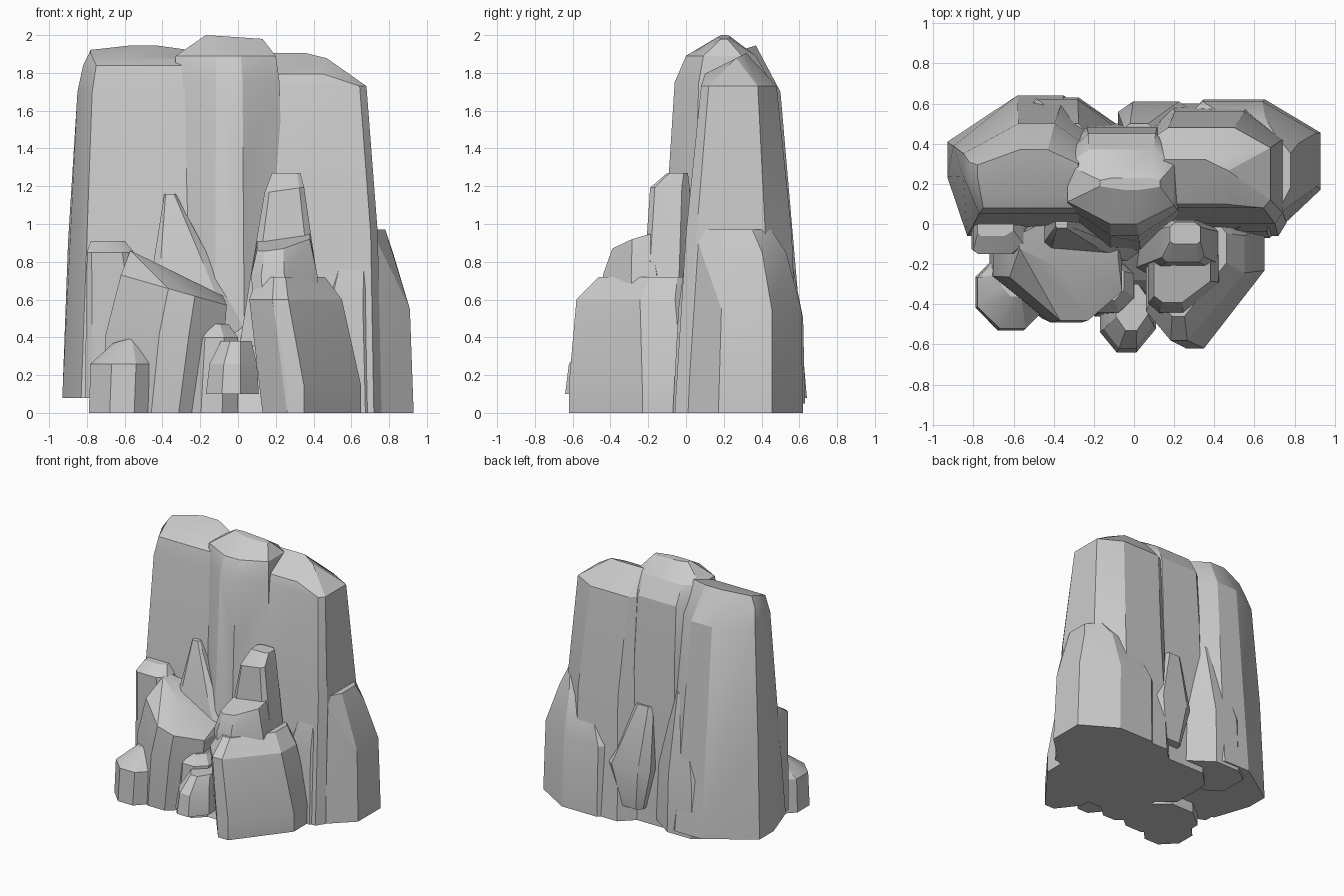
import bpy
import bmesh
from math import radians

default_cube = bpy.data.objects.get("Cube")
if default_cube:
    bpy.data.objects.remove(default_cube, do_unlink=True)

# One flat stone colour
stone = bpy.data.materials.new("grey stone")
stone.use_nodes = True
stone_colour = (0.6, 0.6, 0.6, 1)
stone.diffuse_color = stone_colour
stone.node_tree.nodes["Principled BSDF"].inputs["Base Color"].default_value = stone_colour


def chamfered_outline(*cuts):
    """Unit square with cut corners: front right, front left, back left, back right.
    A cut is one fraction, or a pair of fractions along x and y."""
    pairs = [c if isinstance(c, tuple) else (c, c) for c in cuts]
    (ax, ay), (bx, by), (cx, cy), (dx, dy) = pairs
    return [(ax, 0), (1 - bx, 0), (1, by), (1, 1 - cy),
            (1 - cx, 1), (dx, 1), (0, 1 - dy), (0, ay)]


def level(z, x, y, rise_x=0, rise_y=0):
    """Horizontal or tilted slice of a rock, given by its extents."""
    return dict(z=z, x=x, y=y, rise_x=rise_x, rise_y=rise_y)


def rock(name, cuts, *levels):
    """Faceted stone stretched over a stack of chamfered slices."""
    bm = bmesh.new()
    for s in levels:
        (left, right), (front, back) = s["x"], s["y"]
        for u, v in chamfered_outline(*cuts):
            tilt = s["rise_x"] * (u - 0.5) + s["rise_y"] * (v - 0.5)
            bm.verts.new((left + u * (right - left),
                          front + v * (back - front),
                          s["z"] + tilt))
    bmesh.ops.remove_doubles(bm, verts=bm.verts[:], dist=0.001)
    hull = bmesh.ops.convex_hull(bm, input=bm.verts[:])
    spare = set(hull["geom_interior"]) | set(hull["geom_unused"])
    spare_verts = [g for g in spare if isinstance(g, bmesh.types.BMVert)]
    bmesh.ops.delete(bm, geom=spare_verts, context="VERTS")
    bmesh.ops.dissolve_limit(bm, angle_limit=radians(2),
                             verts=bm.verts[:], edges=bm.edges[:])
    bmesh.ops.recalc_face_normals(bm, faces=bm.faces[:])
    mesh = bpy.data.meshes.new(name)
    bm.to_mesh(mesh)
    bm.free()
    mesh.materials.append(stone)
    obj = bpy.data.objects.new(name, mesh)
    bpy.context.collection.objects.link(obj)
    bpy.ops.object.select_all(action="DESELECT")
    obj.select_set(True)
    bpy.context.view_layer.objects.active = obj
    bpy.ops.object.shade_smooth_by_angle(angle=radians(22))


# Three tall cliff pillars
rock("right_pillar", ((.12, .42), .1, .3, (.42, .33)),
     level(z=.08, x=(-.93, -.1), y=(-.06, .64)),
     level(z=.9, x=(-.9, -.12), y=(.02, .57)),
     level(z=1.7, x=(-.85, -.2), y=(.05, .5)),
     level(z=1.84, x=(-.82, -.24), y=(.08, .42)),
     level(z=1.91, x=(-.78, -.28), y=(.14, .37), rise_y=.07))

rock("centre_pillar", ((.4, .3), (.35, .25), .2, .2),
     level(z=0, x=(-.38, .26), y=(-.15, .5)),
     level(z=1.28, x=(-.35, .23), y=(-.09, .48)),
     level(z=1.75, x=(-.34, .22), y=(-.06, .45)),
     level(z=1.89, x=(-.33, .2), y=(0, .37)),
     level(z=1.99, x=(-.17, .13), y=(.17, .23), rise_x=-.02))

rock("left_pillar", (.08, (.06, .1), (.3, .25), .15),
     level(z=0, x=(.08, .76), y=(-.06, .6)),
     level(z=.95, x=(.11, .74), y=(0, .56)),
     level(z=1.73, x=(.08, .68), y=(.08, .48)),
     level(z=1.85, x=(.1, .47), y=(.1, .32), rise_y=.11))

# Broad shoulders around the foot of the pillars
rock("left_shoulder", (.4, .35, (.38, .24), .2),
     level(z=0, x=(.2, .93), y=(-.07, .62)),
     level(z=.55, x=(.2, .91), y=(-.04, .61)),
     level(z=.85, x=(.38, .82), y=(0, .53)),
     level(z=.97, x=(.57, .78), y=(.04, .45)))

rock("back_shoulder", (.2, .3, .4, .2),
     level(z=.05, x=(-.6, -.06), y=(.25, .63)),
     level(z=.5, x=(-.58, -.08), y=(.25, .62)),
     level(z=1.1, x=(-.36, -.22), y=(.35, .5)))

rock("back_wedge", (.2, .2, .2, .2),
     level(z=.12, x=(0, .2), y=(.4, .57)),
     level(z=.45, x=(-.08, .3), y=(.35, .61)),
     level(z=.92, x=(-.05, .1), y=(.38, .5)))

# Leaning spikes against the front of the pillars
rock("right_spike", (.12, .15, .2, .2),
     level(z=.3, x=(-.5, .1), y=(-.2, .1)),
     level(z=.78, x=(-.45, -.13), y=(-.12, .1)),
     level(z=1.16, x=(-.39, -.33), y=(-.02, .06)))

rock("right_ledge", (.1, .25, .1, .1),
     level(z=.08, x=(-.81, -.4), y=(-.15, .1)),
     level(z=.85, x=(-.8, -.55), y=(-.15, .05)),
     level(z=.91, x=(-.78, -.6), y=(-.06, .05)))

rock("left_spike", (.12, .12, .2, .2),
     level(z=.3, x=(0, .48), y=(-.25, 0)),
     level(z=.75, x=(.07, .41), y=(-.22, 0)),
     level(z=1.18, x=(.14, .35), y=(-.19, .02), rise_x=.03),
     level(z=1.27, x=(.18, .33), y=(-.1, .01)))

# Front boulders
rock("front_right_boulder", (.45, .3, .4, .25),
     level(z=0, x=(-.72, -.14), y=(-.47, 0)),
     level(z=.42, x=(-.7, -.07), y=(-.49, .02)),
     level(z=.65, x=(-.62, -.06), y=(-.48, 0), rise_x=-.16),
     level(z=.74, x=(-.57, -.08), y=(-.23, .01), rise_x=-.24))

rock("front_left_boulder", (.25, .58, .1, .1),
     level(z=0, x=(.13, .65), y=(-.62, .05)),
     level(z=.15, x=(.13, .65), y=(-.62, .05)),
     level(z=.6, x=(.06, .55), y=(-.58, 0)),
     level(z=.72, x=(.1, .46), y=(-.46, 0)))

rock("front_left_block", (.15, .5, .05, .05),
     level(z=.3, x=(.1, .46), y=(-.46, -.1)),
     level(z=.73, x=(.07, .42), y=(-.44, -.14)),
     level(z=.9, x=(.1, .38), y=(-.39, -.18), rise_x=.04, rise_y=.06))

rock("corner_boulder", (.3, .35, .45, .3),
     level(z=0, x=(-.79, -.42), y=(-.53, -.15)),
     level(z=.26, x=(-.78, -.41), y=(-.52, -.16)),
     level(z=.39, x=(-.66, -.51), y=(-.36, -.2), rise_x=.04))

# Gully between the boulders, with small fallen stones
rock("gully", (.1, .1, .1, .1),
     level(z=0, x=(-.25, .2), y=(-.38, 0)),
     level(z=.45, x=(-.2, .16), y=(-.28, 0), rise_y=.25))

rock("fallen_stone", (.3, .35, .3, .3),
     level(z=.1, x=(-.17, .11), y=(-.64, -.3)),
     level(z=.26, x=(-.15, .1), y=(-.62, -.3)),
     level(z=.38, x=(-.09, .07), y=(-.53, -.3)))

rock("gully_stone", (.3, .3, .2, .2),
     level(z=0, x=(-.28, 0), y=(-.46, -.2)),
     level(z=.4, x=(-.25, 0), y=(-.44, -.2)),
     level(z=.47, x=(-.2, -.05), y=(-.38, -.2)))
